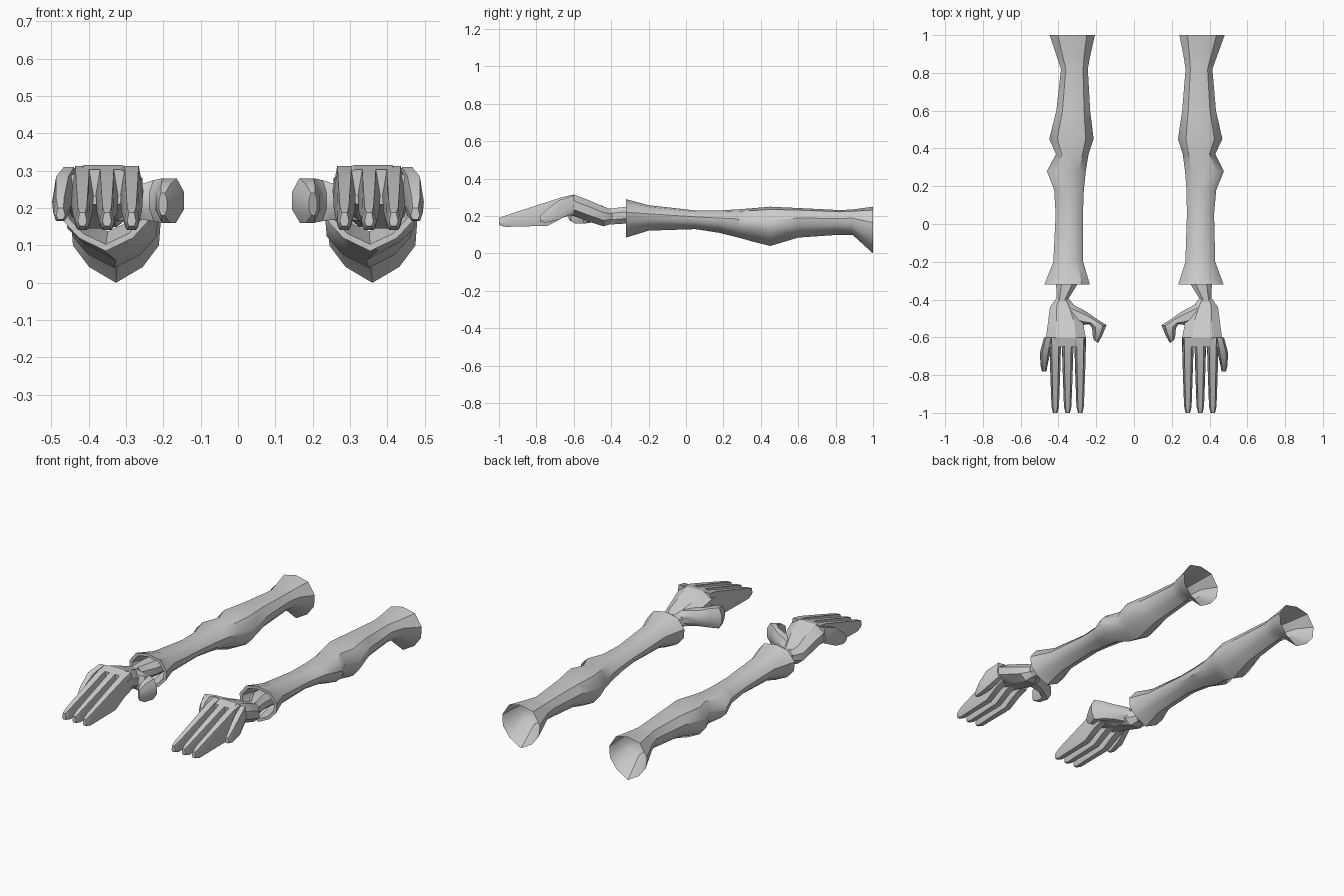
import bpy, bmesh

if "Cube" in bpy.data.objects:
    bpy.data.objects.remove(bpy.data.objects["Cube"])

# Cross-sections as (across 0..1, up 0..1)
SLEEVE = [(.5, 0), (.8, .17), (.98, .4), (1, .66), (.82, .93), (.5, 1),
          (.18, .93), (0, .66), (.02, .4), (.2, .17)]
ROUND = [(.28, 0), (.72, 0), (1, .3), (1, .7), (.75, 1), (.25, 1), (0, .7), (0, .3)]
FINGER = [(.2, 0), (.8, 0), (1, .35), (.8, 1), (.2, 1), (0, .35)]


def loft(name, stations, section, side=1, caps=True, shear=0.0, angle=30):
    """Station = (ax, ay, bx, by, z0, z1): section spans a to b and z0 to z1."""
    bm = bmesh.new()
    rings = []
    for ax, ay, bx, by, z0, z1 in stations:
        ring = []
        for u, v in section:
            x, y = ax + (bx - ax) * u, ay + (by - ay) * u
            x = x * side + shear * (y + .32)
            ring.append(bm.verts.new((x, y, z0 + (z1 - z0) * v)))
        rings.append(ring)
    n = len(section)
    for r, s in zip(rings, rings[1:]):
        for i in range(n):
            j = (i + 1) % n
            bm.faces.new((r[i], r[j], s[j], s[i]))
    if caps:
        bm.faces.new(rings[0])
        bm.faces.new(rings[-1])
    bmesh.ops.recalc_face_normals(bm, faces=bm.faces)
    me = bpy.data.meshes.new(name)
    bm.to_mesh(me)
    bm.free()
    ob = bpy.data.objects.new(name, me)
    bpy.context.collection.objects.link(ob)
    bpy.ops.object.select_all(action='DESELECT')
    ob.select_set(True)
    bpy.context.view_layer.objects.active = ob
    bpy.ops.object.shade_smooth_by_angle(angle=angle * 3.14159 / 180)
    return ob


def straight(rows):
    """Turn (y, x0, x1, z0, z1) rows into stations square to the arm."""
    return [(x0, y, x1, y, z0, z1) for y, x0, x1, z0, z1 in rows]


# Sleeve from shoulder opening to flared cuff, then the folded-in cuff lining
sleeve = [(1, .24, .48, 0, .25), (.89, .262, .44, .1, .235), (.82, .273, .415, .1, .232),
          (.6, .255, .434, .085, .243), (.45, .233, .468, .04, .25),
          (.37, .258, .43, .06, .243), (.28, .27, .476, .085, .236),
          (.18, .278, .435, .11, .23), (.05, .28, .424, .13, .23),
          (-.2, .272, .43, .122, .258), (-.32, .234, .474, .085, .29),
          (-.32, .252, .456, .103, .274), (-.2, .285, .418, .138, .245)]

wrist = [(-.18, .29, .412, .15, .24), (-.32, .3, .412, .16, .25),
         (-.4, .35, .41, .155, .24), (-.44, .35, .41, .17, .24)]

palm = [(-.395, .345, .412, .16, .235), (-.44, .31, .445, .145, .25),
        (-.52, .27, .455, .17, .285), (-.6, .256, .466, .2, .315),
        (-.65, .262, .47, .21, .303)]

# Thumb reaches inward, then bends forward
thumb = [(.335, -.42, .35, -.52, .165, .255), (.25, -.465, .27, -.535, .17, .262),
         (.195, -.505, .237, -.53, .165, .275), (.145, -.535, .222, -.55, .16, .28),
         (.168, -.59, .218, -.595, .16, .265), (.19, -.63, .212, -.615, .18, .24)]

pinky = [(-.6, .43, .476, .22, .31), (-.68, .443, .498, .18, .285),
         (-.75, .458, .495, .165, .23), (-.78, .463, .487, .17, .2)]

for label, side in (("right", 1), ("left", -1)):
    loft(label + "_sleeve", straight(sleeve), SLEEVE, side, caps=False,
         shear=.025 if side < 0 else 0, angle=40)
    loft(label + "_wrist", straight(wrist), ROUND, side)
    loft(label + "_palm", straight(palm), ROUND, side)
    loft(label + "_thumb", thumb, ROUND, side)
    loft(label + "_little_finger", straight(pinky), FINGER, side)
    # Three long fingers
    for i, x in enumerate((.285, .351, .417)):
        rows = [(y, x - w, x + w, z0, z1) for y, w, z0, z1 in
                ((-.6, .032, .21, .313), (-.66, .03, .19, .302), (-.74, .028, .148, .276),
                 (-.965, .02, .142, .203), (-1, .012, .152, .188))]
        loft(f"{label}_finger_{i + 1}", straight(rows), FINGER, side)
